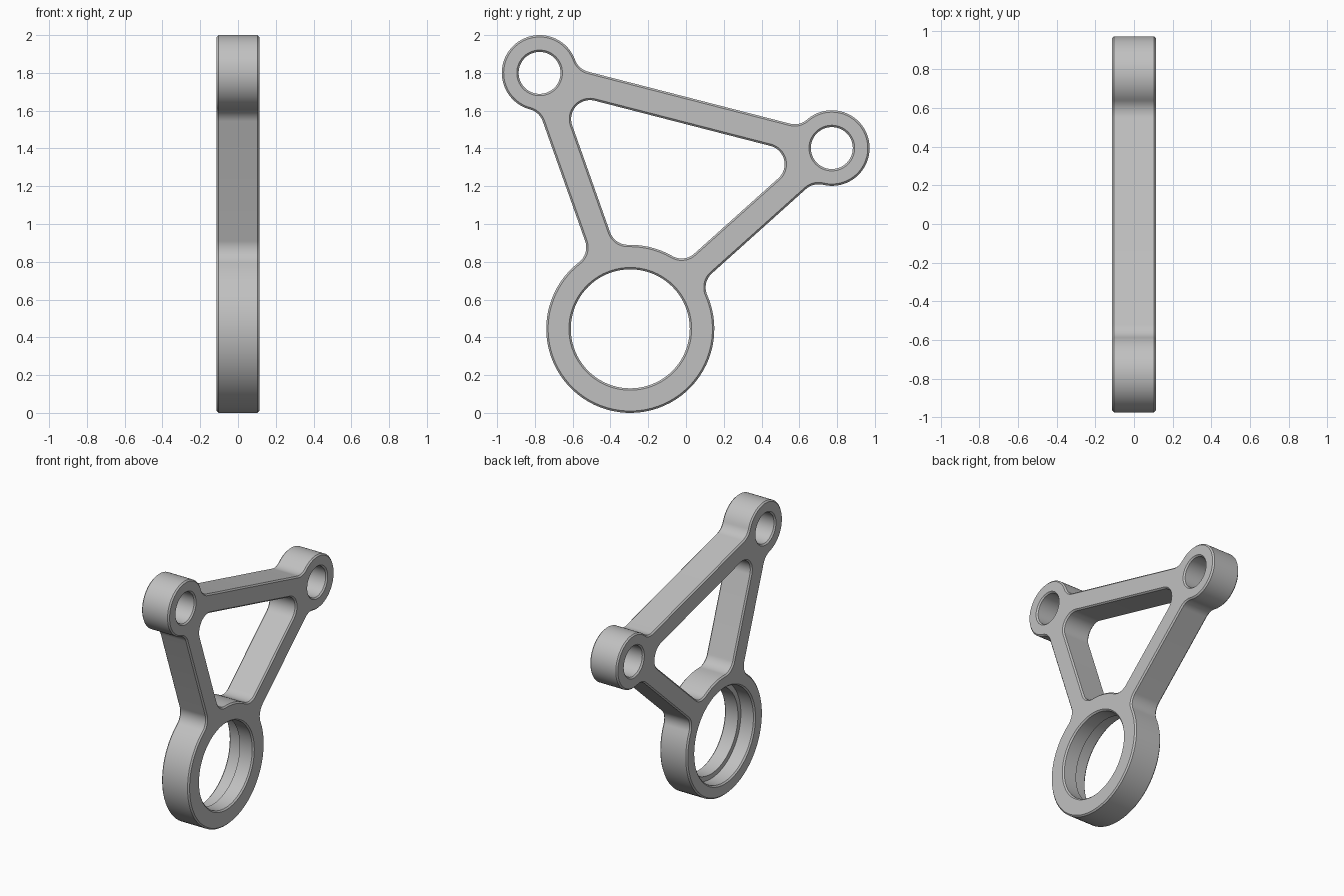
import bpy, bmesh
from math import sin, cos, asin, atan2, pi, tau, hypot
from mathutils import Matrix

cube = bpy.data.objects.get("Cube")
if cube:
    bpy.data.objects.remove(cube)

HALF_T, CHAMFER = 0.113, 0.01      # half thickness, edge chamfer
HALF_W, FILLET = 0.07, 0.1         # half arm width, fillet radius
BIG, RIGHT, LEFT = (-0.295, 0.445), (0.772, 1.402), (-0.775, 1.8)
NODES = [(BIG, 0.445, 0.315), (RIGHT, 0.2, 0.111), (LEFT, 0.2, 0.111)]
# sketch plane axes to world: sketch x -> y, sketch y -> z, depth -> x
TO_WORLD = Matrix(((0, 0, 1, 0), (1, 0, 0, 0), (0, 1, 0, 0), (0, 0, 0, 1)))


def polar(c, r, a):
    return c[0] + r * cos(a), c[1] + r * sin(a)


def arc(c, r, start, sweep):
    n = max(6, round(abs(sweep) / tau * 80))
    return [polar(c, r, start + sweep * i / n) for i in range(n + 1)]


def heading(a, b):
    return atan2(b[1] - a[1], b[0] - a[0])


def neighbours(i):
    """Headings from a node to the previous and the next node."""
    c = NODES[i][0]
    return heading(c, NODES[i - 1][0]), heading(c, NODES[(i + 1) % 3][0])


def fillet_angle(r):
    return asin((HALF_W + FILLET) / (r + FILLET))


# Outer outline: ring arcs blended into the arms
def outer_outline():
    pts = []
    for i, (c, r, _) in enumerate(NODES):
        s, t = neighbours(i)
        a = fillet_angle(r)
        turn = pi / 2 - a
        pts += arc(polar(c, r + FILLET, s + a), FILLET, s - pi / 2, -turn)
        pts += arc(c, r, s + a, (t - s - 2 * a) % tau)[1:-1]
        pts += arc(polar(c, r + FILLET, t - a), FILLET, t - a + pi, -turn)
    return pts


# Triangular window: rounded at the small rings, blended at the big ring
def window_outline():
    c, r, _ = NODES[0]
    s, t = neighbours(0)
    a = fillet_angle(r)
    turn = pi / 2 - a
    pts = arc(polar(c, r + FILLET, s - a), FILLET, s + pi / 2, turn)
    pts += arc(c, r, s - a, t - s + 2 * a)[1:-1]
    pts += arc(polar(c, r + FILLET, t + a), FILLET, t + a + pi, turn)
    for i in (1, 2):
        c = NODES[i][0]
        s, t = neighbours(i)
        spread = (s - t) % tau
        centre = polar(c, (HALF_W + FILLET) / sin(spread / 2), t + spread / 2)
        pts += arc(centre, FILLET, s + pi / 2, pi - spread)
    return pts


def add_spline(curve, pts):
    clean = [p for i, p in enumerate(pts)
             if hypot(p[0] - pts[i - 1][0], p[1] - pts[i - 1][1]) > 1e-4]
    spline = curve.splines.new('POLY')
    spline.points.add(len(clean) - 1)
    for point, (x, y) in zip(spline.points, clean):
        point.co = (x, y, 0, 1)
    spline.use_cyclic_u = True


def link(name, mesh):
    obj = bpy.data.objects.new(name, mesh)
    bpy.context.collection.objects.link(obj)
    return obj


# Plate with chamfered edges
curve = bpy.data.curves.new("bracket_sketch", 'CURVE')
curve.dimensions = '2D'
curve.fill_mode = 'BOTH'
curve.extrude = HALF_T - CHAMFER
curve.bevel_depth = CHAMFER
curve.bevel_resolution = 0
curve.offset = -CHAMFER
add_spline(curve, outer_outline())
add_spline(curve, window_outline())
for c, _, bore in NODES:
    add_spline(curve, arc(c, bore, 0, tau)[:-1])
sketch = link("bracket_sketch", curve)
graph = bpy.context.evaluated_depsgraph_get()
mesh = bpy.data.meshes.new_from_object(sketch.evaluated_get(graph))
bpy.data.objects.remove(sketch)
bm = bmesh.new()
bm.from_mesh(mesh)
bmesh.ops.remove_doubles(bm, verts=bm.verts, dist=1e-5)
bmesh.ops.transform(bm, matrix=TO_WORLD, verts=bm.verts)
bmesh.ops.recalc_face_normals(bm, faces=bm.faces)
bm.to_mesh(mesh)
bm.free()
bracket = link("link_bracket", mesh)

# Counterbore cutter for the big ring, flared to leave a chamfer
SEAT_R = 0.35
bm = bmesh.new()
rings = []
for x, r in ((0, SEAT_R), (CHAMFER - HALF_T, SEAT_R), (-HALF_T - 0.02, SEAT_R + CHAMFER + 0.02)):
    rings.append([bm.verts.new((x, *p)) for p in arc(BIG, r, 0, tau)[:-1]])
for low, high in zip(rings, rings[1:]):
    for i in range(len(low)):
        bm.faces.new((low[i - 1], low[i], high[i], high[i - 1]))
bm.faces.new(rings[0])
bm.faces.new(rings[-1])
bmesh.ops.recalc_face_normals(bm, faces=bm.faces)
cutter_mesh = bpy.data.meshes.new("counterbore_cutter")
bm.to_mesh(cutter_mesh)
bm.free()
cutter = link("counterbore_cutter", cutter_mesh)

cut = bracket.modifiers.new("counterbore", 'BOOLEAN')
cut.operation = 'DIFFERENCE'
cut.solver = 'EXACT'
cut.object = cutter
bpy.context.view_layer.objects.active = bracket
bracket.select_set(True)
bpy.ops.object.modifier_apply(modifier=cut.name)
bpy.data.objects.remove(cutter)

# Grey metal finish
grey = bpy.data.materials.new("grey_metal")
grey.use_nodes = True
colour = (0.53, 0.53, 0.53, 1)
grey.diffuse_color = colour
grey.node_tree.nodes["Principled BSDF"].inputs["Base Color"].default_value = colour
bracket.data.materials.clear()
bracket.data.materials.append(grey)
for face in bracket.data.polygons:
    face.material_index = 0
bpy.ops.object.shade_smooth_by_angle(angle=pi / 6)
